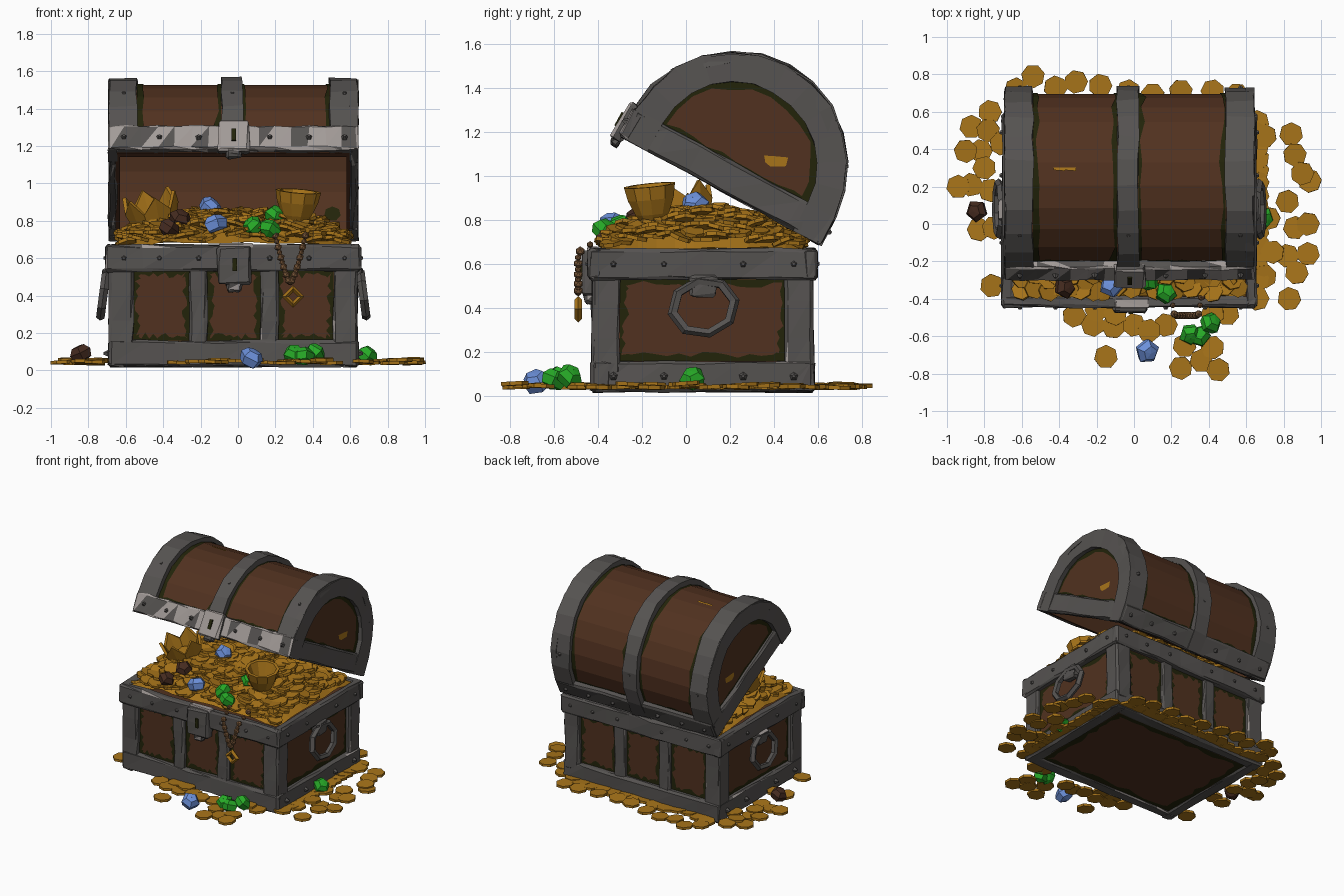
import bpy, bmesh, math, random
from mathutils import Matrix, Vector, Euler

if "Cube" in bpy.data.objects:
    bpy.data.objects.remove(bpy.data.objects["Cube"])
random.seed(4)
R = random.uniform
I = Matrix.Identity(4)
T = Matrix.Translation

def mat(name, c):
    m = bpy.data.materials.new(name)
    m.diffuse_color = (*c, 1)
    m.use_nodes = True
    m.node_tree.nodes["Principled BSDF"].inputs["Base Color"].default_value = m.diffuse_color
    return m
WOOD = mat("brown wood", (0.082, 0.031, 0.014))
IRON = mat("dark iron", (0.092, 0.086, 0.082))
WORN = mat("worn pale iron", (0.36, 0.325, 0.31))
MOSS = mat("dark moss", (0.016, 0.017, 0.003))
GOLD = mat("gold", (0.39, 0.175, 0.010))
GREEN = mat("green gem", (0.02, 0.40, 0.02))
BLUE = mat("blue gem", (0.15, 0.28, 0.70))
GARNET = mat("dark red gem", (0.060, 0.024, 0.014))
BRONZE = mat("bronze", (0.19, 0.095, 0.04))

def finish(name, bm, mats, M=I, normals=True):
    if normals:
        bmesh.ops.recalc_face_normals(bm, faces=bm.faces)
    me = bpy.data.meshes.new(name)
    bm.to_mesh(me)
    bm.free()
    for m in mats:
        me.materials.append(m)
    ob = bpy.data.objects.new(name, me)
    bpy.context.collection.objects.link(ob)
    ob.matrix_world = M
    return ob

def roughen(bm, j):
    for v in bm.verts:
        v.co += Vector((R(-j, j), R(-j, j), R(-j, j)))

# hand-hewn bar: beveled box with cuts along its length and worn facets
def box(name, lo, hi, m=IRON, M=I, jit=.006, bev=.012, step=.2, wear=.04, front=0):
    lo, hi = Vector(lo), Vector(hi)
    s = hi - lo
    bm = bmesh.new()
    bmesh.ops.create_cube(bm, size=1, matrix=T((lo + hi) / 2) @ Matrix.Diagonal((*s, 1)))
    ax = max(range(3), key=lambda i: s[i])
    long = [e for e in bm.edges if abs(e.verts[0].co[ax] - e.verts[1].co[ax]) > s[ax] * .5]
    if s[ax] > step:
        bmesh.ops.subdivide_edges(bm, edges=long, cuts=int(s[ax] / step), use_grid_fill=True)
    if bev:
        sharp = [e for e in bm.edges if e.calc_face_angle(0) > .5]
        bmesh.ops.bevel(bm, geom=sharp, offset=bev, segments=1, affect='EDGES', profile=.5)
    if jit:
        bmesh.ops.triangulate(bm, faces=bm.faces)
    bm.normal_update()
    for f in bm.faces:
        small = f.calc_area() < .002
        if (small and R(0, 1) < wear) or (f.normal.y < -.5 and R(0, 1) < front):
            f.material_index = 1
    roughen(bm, jit)
    return finish(name, bm, [m, WORN], M)

# thick strip swept between two matching (y, z) profiles
def hoop(name, outer, inner, x0, x1, m, M, jit=.004):
    bm = bmesh.new()
    rows = [[bm.verts.new(c) for c in ((x0, *o), (x1, *o), (x1, *i), (x0, *i))]
            for o, i in zip(outer, inner)]
    for a, b in zip(rows, rows[1:]):
        for k in range(4):
            bm.faces.new((a[k], a[(k + 1) % 4], b[(k + 1) % 4], b[k]))
    bm.faces.new(rows[0])
    bm.faces.new(rows[-1])
    roughen(bm, jit)
    return finish(name, bm, [m], M)

def ribbon(name, A, B, m, M=I):
    bm = bmesh.new()
    a, b = [bm.verts.new(p) for p in A], [bm.verts.new(p) for p in B]
    for k in range(len(a) - 1):
        bm.faces.new((a[k], a[k + 1], b[k + 1], b[k]))
    return finish(name, bm, [m], M)

# ragged frame along the edge of a panel, mapped to a surface by f(u, v)
def moss_frame(name, u0, u1, v0, v1, f, n=14, M=I, d0=.006, d1=.042):
    st = [k / n for k in range(n)]
    P = [(u0 + (u1 - u0) * t, v0) for t in st] + [(u1, v0 + (v1 - v0) * t) for t in st] \
        + [(u1 - (u1 - u0) * t, v1) for t in st] + [(u0, v1 - (v1 - v0) * t) for t in st]
    Q = []
    for u, v in P:
        d = R(d0, d1)
        Q.append((min(max(u, u0 + d), u1 - d), min(max(v, v0 + d), v1 - d)))
    P.append(P[0])
    Q.append(Q[0])
    ribbon(name, [f(*p) for p in P], [f(*q) for q in Q], MOSS, M)

def lathe(name, prof, n, m, M, zig=0):
    bm = bmesh.new()
    rows = [[bm.verts.new((r * math.cos(a), r * math.sin(a), z + (zig if z > .09 and k % 2 else 0)))
             for r, z in prof] for k in range(n) for a in [math.tau * k / n]]
    c = len(prof)
    for k in range(n):
        a, b = rows[k], rows[(k + 1) % n]
        for j in range(c):
            bm.faces.new((a[j], a[(j + 1) % c], b[(j + 1) % c], b[j]))
    return finish(name, bm, [m], M)

def torus(name, r, t, n, k, m, M):
    lathe(name, [(r + t * math.cos(math.tau * i / k), t * math.sin(math.tau * i / k))
                 for i in range(k)], n, m, M)

# ---- body ----
CX, CY, HX, HY = -.025, .075, .665, .505
X0, X1, Y0, Y1 = CX - HX, CX + HX, CY - HY, CY + HY
box("body_wood", (X0 + .035, Y0 + .035, .032), (X1 - .035, Y1 - .035, .64), WOOD, jit=0, bev=0, wear=0, step=9)
def band(name, z0, z1, g, t):
    for s, (a, b) in {"front": (Y0 - g, Y0 - g + t), "back": (Y1 + g - t, Y1 + g)}.items():
        box(f"{name}_{s}", (X0 - g, a, z0), (X1 + g, b, z1), wear=.1 if s == "front" else .02)
    for s, (a, b) in {"left": (X0 - g, X0 - g + t), "right": (X1 + g - t, X1 + g)}.items():
        box(f"{name}_{s}", (a, Y0 - g + .004, z0), (b, Y1 + g - .004, z1))
band("bottom_band", .02, .16, .002, .09)
band("top_rim", .53, .67, .016, .06)
for x in (X0, X1 - .13):
    for y in (Y0, Y1 - .13):
        box("corner_post", (x, y, .1), (x + .13, y + .13, .6))
for y in (Y0 + .005, Y1 - .055):
    for x in (-.26, .12):
        box("body_strap", (x, y, .1), (x + .095, y + .05, .6))
for x0, x1 in ((-.56, -.26), (-.165, .12), (.215, .51)):
    moss_frame("front_moss", x0, x1, .16, .53, lambda u, v: (u, Y0 + .031, v))
    moss_frame("back_moss", x0, x1, .16, .53, lambda u, v: (u, Y1 - .031, v))
for sx in (X0 + .031, X1 - .031):
    moss_frame("side_moss", Y0 + .13, Y1 - .13, .16, .53, lambda u, v: (sx, u, v))
moss_frame("bottom_moss", X0 + .09, X1 - .09, Y0 + .09, Y1 - .09, lambda u, v: (u, v, .028), d0=.02, d1=.06)

# ---- lock plate and side handles ----
box("lock_plate", (-.11, Y0 - .045, .46), (.07, Y0 + .02, .665))
box("lock_tip", (-.06, Y0 - .035, .42), (.02, Y0 + .02, .48))
box("rim_worn_patch", (-.10, Y0 - .02, .655), (.08, Y0 + .03, .678), WORN, bev=.004, jit=.003)
box("lock_keyhole", (-.03, Y0 - .052, .53), (-.005, Y0 - .04, .60), MOSS, bev=0, jit=0, wear=0)
for s in (-1, 1):
    x = CX + s * HX
    box("handle_bracket", (x - .03, .02, .45), (x + .03, .14, .55))
    torus("handle_ring", .135, .024, 8, 5, IRON, T((x + s * .03, .08, .405)) @
          Matrix.Rotation(s * (math.pi / 2 - .13), 4, 'Y') @ Matrix.Rotation(.2, 4, 'Z') @ Matrix.Diagonal((.9, 1.05, 1, 1)))

# ---- lid, modelled closed then swung open ----
LID = T((0, .155, .935)) @ Matrix.Rotation(math.radians(-28.6), 4, 'X')
N = 12
def arch(r):
    return [(-r, 0)] + [(-r * math.cos(math.pi * k / N), .14 + (r - .01) * math.sin(math.pi * k / N))
                        for k in range(N + 1)] + [(r, 0)]
hoop("lid_wood", arch(.475), arch(.43), X0 + .03, X1 - .03, WOOD, LID, 0)
for s in (-1, 1):
    e = CX + s * HX
    hoop("lid_end_wood", arch(.46), [(0, .01)] * (N + 3), *sorted((e - s * .035, e - s * .06)), WOOD, LID, 0)
    hoop("lid_end_strap", arch(.512), arch(.46), *sorted((e, e - s * .15)), IRON, LID, .007)
    hoop("lid_end_arch", arch(.508), arch(.378), *sorted((e + s * .003, e - s * .045)), IRON, LID)
    box("lid_end_bar", (min(e, e - s * .045), -.51, 0), (max(e, e - s * .045), .51, .14), M=LID)
    inner = [(y * (1 - d), .14 + (z - .14) * (1 - d)) for y, z in arch(.378)[1:-1] for d in [R(.03, .13)]]
    px = e - s * .03
    ribbon("lid_end_moss", [(px, *p) for p in arch(.385)[1:-1]], [(px, *p) for p in inner], MOSS, LID)
    ys = [-.37 + .074 * k for k in range(11)]
    ribbon("lid_end_moss_low", [(px, y, .13) for y in ys], [(px, y, R(.142, .165)) for y in ys], MOSS, LID)
    ribbon("lid_end_fleck", [(px, .10, .235), (px, .13, .25), (px, .2, .28)],
           [(px, .12, .21), (px, .15, .205), (px, .21, .24)], GOLD, LID)
    # moss patch inside the lid corner
    bm = bmesh.new()
    bmesh.ops.create_circle(bm, cap_ends=True, segments=7, radius=.045,
                            matrix=T((CX + s * .53, .425, .12)) @ Matrix.Rotation(math.pi / 2, 4, 'X'))
    finish("lid_inner_moss", bm, [MOSS], LID)
hoop("lid_mid_strap", arch(.52), arch(.46), -.09, .025, IRON, LID, .007)
def roof(u, v):
    return (u, -.480 * math.cos(v), .14 + .470 * math.sin(v))
for u0, u1 in ((X0 + .15, -.09), (.025, X1 - .15)):
    moss_frame("lid_moss", u0, u1, 0, math.pi, roof, N, LID)
for x in (-.62, -.43, -.37):
    ribbon("lid_fleck", [roof(x, 1.22), roof(x + .06, 1.21)], [roof(x, 1.25), roof(x + .06, 1.25)], GOLD, LID)
box("lid_front_bar", (X0 - .005, -.525, 0), (X1 + .005, -.465, .145), M=LID, step=.09, wear=.25, front=.68)
box("lid_back_bar", (X0, .465, 0), (X1, .52, .14), M=LID)
box("clasp", (-.105, -.555, -.03), (.06, -.50, .16), M=LID, front=1, wear=.15)
box("clasp_tip", (-.065, -.545, -.055), (.02, -.50, 0), M=LID)
box("clasp_keyhole", (-.035, -.564, .03), (-.012, -.55, .10), MOSS, LID, bev=0, jit=0, wear=0)

# ---- rivets ----
def rivets(name, spots, M=I):
    bm = bmesh.new()
    for p, d in spots:
        q = Vector(d).to_track_quat('Z', 'Y').to_matrix().to_4x4()
        bmesh.ops.create_cone(bm, cap_ends=True, segments=5, radius1=.02, radius2=.008, depth=.024, matrix=T(p) @ q)
    finish(name, bm, [IRON], M)
xs, ys = (-.61, -.42, -.21, .17, .38, .57), (-.33, -.1, .26, .49)
S = [((x, y, z), (0, d, 0)) for x in xs for z in (.6,) for y, d in ((Y0 - .016, -1), (Y1 + .016, 1))]
S += [((x, y, z), (d, 0, 0)) for y in ys for z in (.6, .09) for x, d in ((X0 - .016, -1), (X1 + .016, 1))]
rivets("body_rivets", S)
S = [((x, y, .07), (0, y, 0)) for x in xs for y in (-.53, .525)]
S += [((x, -.51 * math.cos(a), .13 + .51 * math.sin(a)), (0, -math.cos(a), math.sin(a)))
      for x in (-.61, -.03, .57) for a in (.5, 2.65)]
rivets("lid_rivets", S, LID)

# ---- coin heap ----
def heap(x, y):
    X, Y = (x - CX) / .64, (y - CY) / .51
    return .655 + .175 * max(0, 1 - X ** 4) * max(0, 1 - Y * Y)
bm = bmesh.new()
bmesh.ops.create_grid(bm, x_segments=14, y_segments=11, size=1)
for v in bm.verts:
    x, y = CX + v.co.x * .62, CY + v.co.y * .46
    v.co = (x, y, heap(x, y) + R(-.01, .01))
finish("heap_base", bm, [GOLD], normals=False)
def coin(bm, p, tilt, r):
    M = T(p) @ Euler((R(-tilt, tilt), R(-tilt, tilt), R(0, 6))).to_matrix().to_4x4()
    bmesh.ops.create_cone(bm, cap_ends=True, segments=7, radius1=r, radius2=r, depth=.018, matrix=M)
bm = bmesh.new()
for i in range(19):
    for j in range(15):
        x, y = CX - .567 + .063 * i + R(-.02, .02), CY - .42 + .06 * j + R(-.02, .02)
        coin(bm, (x, y, heap(x, y) + R(.005, .025)), .38, R(.05, .064))
finish("heap_coins", bm, [GOLD])

# ---- coins on the floor ----
left = [(-.77, .6), (-.87, .52), (-.78, .5), (-.9, .39), (-.82, .39), (-.8, .3), (-.94, .2), (-.87, .21),
        (-.77, .18), (-.83, -.03), (-.75, -.02), (-.76, -.33), (-.71, .43)]
back = [(-.54, .79), (-.63, .72), (-.42, .73), (-.31, .76), (-.18, .74), (-.03, .71), (.1, .69), (.25, .71),
        (.42, .71), (.55, .69)]
right = [(.7, .47), (.84, .48), (.86, .37), (.9, .27), (.94, .23), (.82, .12), (.93, 0), (.86, -.02), (.72, .03),
         (.74, -.15), (.82, -.17), (.93, -.16), (.87, -.26), (.7, -.28), (.83, -.4), (.66, -.4)]
front = [(-.32, -.49), (-.22, -.54), (-.11, -.55), (-.15, -.71), (0, -.54), (.08, -.57), (.17, -.54), (.27, -.65),
         (.25, -.77), (.36, -.73), (.45, -.78), (.42, -.66), (.42, -.48), (.5, -.48), (-.1, -.48), (-.2, -.46)]
bm = bmesh.new()
for x, y in left + back + right + front:
    coin(bm, (x, y, R(.038, .058)), .07, .064)
for k in range(14):
    coin(bm, (-.62 + .09 * k, R(.58, .64), .042), .07, .064)
    coin(bm, (.66, -.3 + .065 * k, .042), .07, .064)
finish("floor_coins", bm, [GOLD])

# ---- gems: stubby cut stones ----
for m, r, spots in ((BLUE, .068, [(-.12, -.33, .78), (.07, -.68, .065), (-.15, .04, .87)]),
                    (GREEN, .062, [(.08, -.30, .77), (.17, -.37, .755), (.3, -.59, .085), (.41, -.53, .09),
                                   (.69, .03, .08), (.2, -.15, .83), (.35, -.60, .075)]),
                    (GARNET, .062, [(-.31, -.22, .81), (-.37, -.34, .76), (-.84, .07, .09)])):
    for p in spots:
        lathe("gem", [(.001, -r * .8), (r * .8, -r * .5), (r, r * .15), (r * .6, r * .65), (.001, r * .7)], 5, m,
              T(p) @ Euler((R(-.7, .7), R(-.7, .7), R(0, 3))).to_matrix().to_4x4())

# ---- crown, cup and necklace ----
lathe("crown", [(.115, 0), (.15, .1), (.13, .1), (.095, 0)], 12, GOLD,
      T((-.44, .0, .77)) @ Euler((.15, -.25, .2)).to_matrix().to_4x4(), zig=.08)
lathe("cup", [(.002, 0), (.06, 0), (.08, .03), (.11, .10), (.122, .16), (.10, .16), (.06, .06), (.002, .05)], 10, GOLD,
      T((.31, -.15, .80)) @ Euler((.1, .08, 0)).to_matrix().to_4x4())
bm = bmesh.new()
for k in range(-11, 12):
    t = k / 11
    over = max(0, abs(t) - .8) / .2
    p = (.28 + .08 * t, -.49 + .10 * over, .47 + .25 * abs(t) ** 1.4)
    bmesh.ops.create_icosphere(bm, subdivisions=1, radius=.022 if k % 2 else .016, matrix=T(p))
finish("necklace_beads", bm, [BRONZE])
torus("necklace_pendant", .042, .018, 4, 4, GOLD, T((.295, -.49, .395)) @ Matrix.Rotation(math.pi / 2, 4, 'X'))
